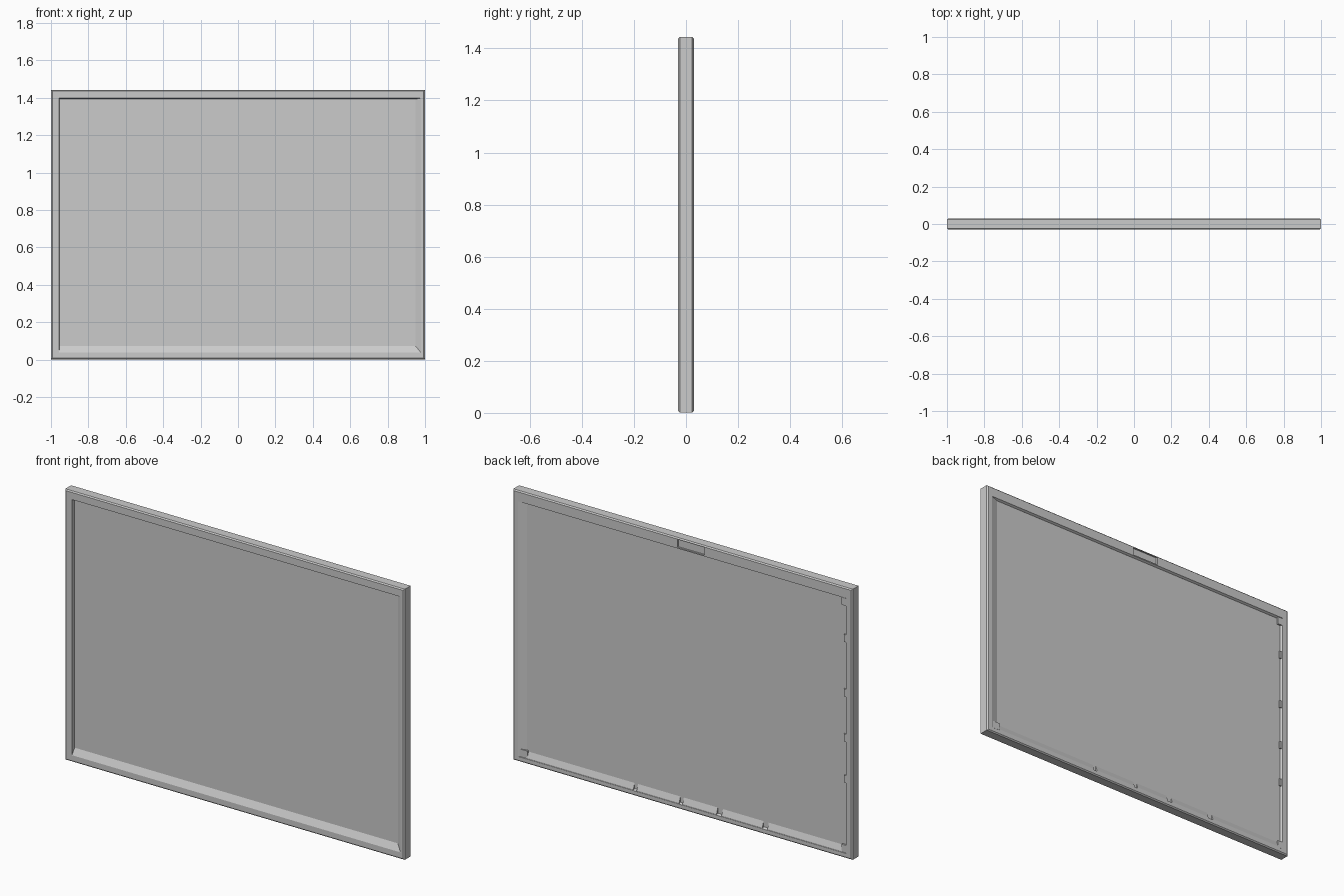
import bpy, bmesh

if "Cube" in bpy.data.objects:
    bpy.data.objects.remove(bpy.data.objects["Cube"])

X, H = 1.0, 1.445


def make(name, bm):
    bmesh.ops.recalc_face_normals(bm, faces=bm.faces)
    me = bpy.data.meshes.new(name)
    bm.to_mesh(me)
    bm.free()
    ob = bpy.data.objects.new(name, me)
    bpy.context.collection.objects.link(ob)
    return ob


def prism(name, profile, axis, a, b):
    """Extrude a 2D profile: axis x uses (y, z) points, axis z uses (x, y)."""
    bm = bmesh.new()
    rings = []
    for t in (a, b):
        pts = [(t, p, q) if axis == 'x' else (p, q, t) for p, q in profile]
        rings.append([bm.verts.new(p) for p in pts])
    n = len(profile)
    bm.faces.new(rings[0])
    bm.faces.new(rings[1])
    for i in range(n):
        j = (i + 1) % n
        bm.faces.new((rings[0][i], rings[0][j], rings[1][j], rings[1][i]))
    return make(name, bm)


def box(name, x0, x1, y0, y1, z0, z1):
    return prism(name, [(y0, z0), (y1, z0), (y1, z1), (y0, z1)], 'x', x0, x1)


# Mitred frame: rectangular loops (y, inset left, right, bottom, top)
loops = [
    (-0.012, .046, .050, .072, .052),
    (-0.030, .043, .022, .038, .046),
    (-0.030, .008, .008, .008, .008),
    (-0.024, 0, 0, .002, .002),
    (0.024, 0, 0, .002, .002),
    (0.030, .008, .008, .008, .008),
    (0.030, .036, .030, .028, .058),
    (0.018, .042, .075, .034, .064),
]
bm = bmesh.new()
rings = []
for y, l, r, b, t in loops:
    co = [(-X + l, b), (X - r, b), (X - r, H - t), (-X + l, H - t)]
    rings.append([bm.verts.new((x, y, z)) for x, z in co])
for k in range(len(rings)):
    p, q = rings[k], rings[(k + 1) % len(rings)]
    for i in range(4):
        j = (i + 1) % 4
        bm.faces.new((p[i], p[j], q[j], q[i]))
frame = make("frame", bm)

# Hanger notch in the back of the top rail
cutter = box("notch_cutter", -.13, .03, .021, .05, H - .052, H - .010)
cutter.hide_render = True
mod = frame.modifiers.new("notch", 'BOOLEAN')
mod.operation, mod.solver, mod.object = 'DIFFERENCE', 'EXACT', cutter
bpy.context.view_layer.objects.active = frame
bpy.ops.object.modifier_apply(modifier="notch")
bpy.data.objects.remove(cutter)

# Recessed board
box("board", -.957, .953, -.0119, .0179, .032, H - .050)

# Sloped retaining strips along the back of the bottom rail
strip = [(.015, .025), (.029, .025), (.029, .034), (.015, .072)]
for x0, x1 in ((.29, .92), (.02, .27), (-.20, 0), (-.47, -.23), (-.94, -.50)):
    prism("bottom_strip", strip, 'x', x0, x1)

# Small retaining clips on the back of the left rail, and corner blocks
for z in (.40, .62, .86, 1.15):
    box("side_clip", -.965, -.948, .015, .026, z, z + .04)
for x0, x1, z0 in ((-.965, -.935, H - .10), (-.965, -.935, .03), (.915, .965, .03)):
    box("corner_block", x0, x1, .015, .028, z0, z0 + .04)
